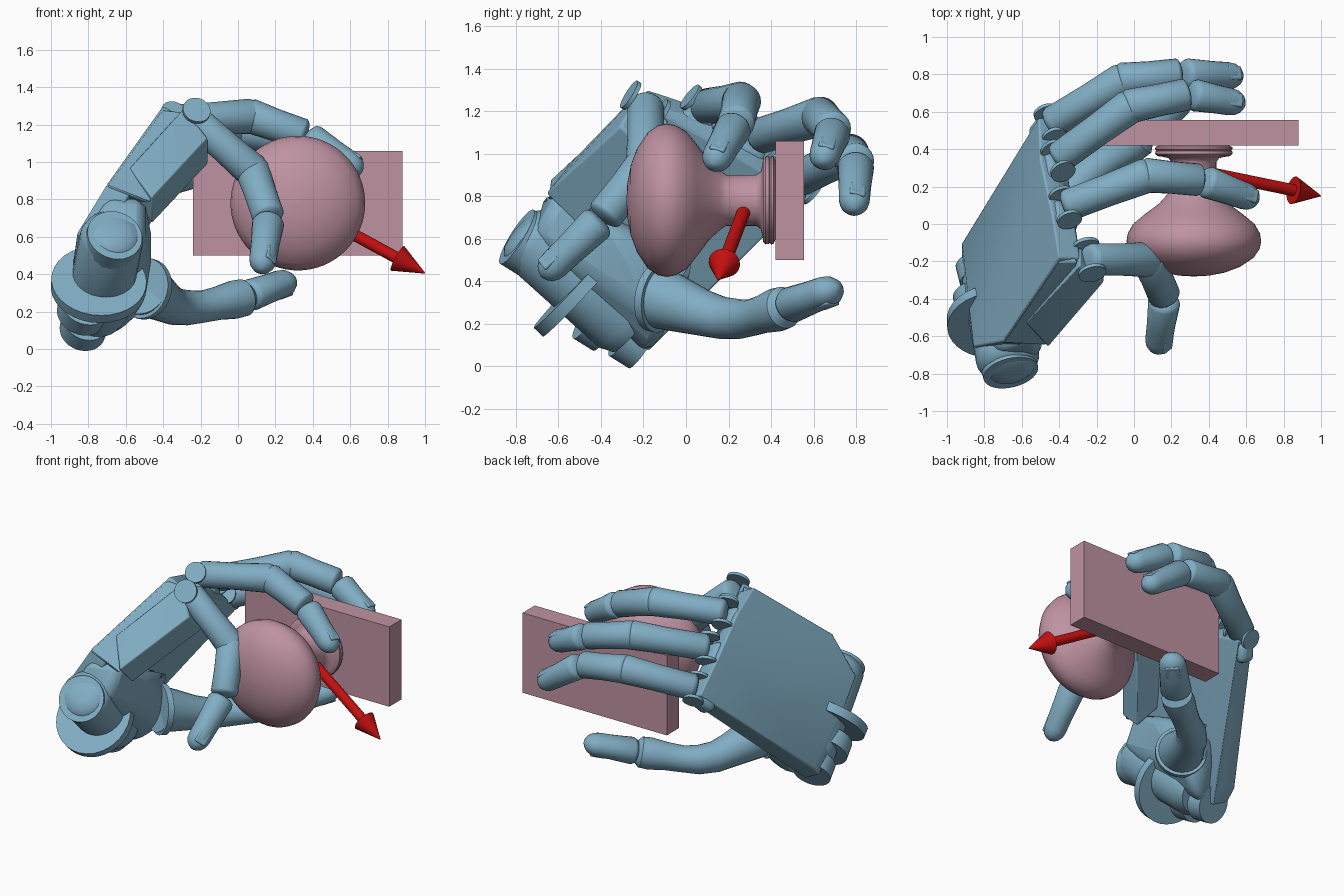
import bpy, bmesh
from math import pi, sin, cos, radians
from mathutils import Vector as V, Matrix

if "Cube" in bpy.data.objects:
    bpy.data.objects.remove(bpy.data.objects["Cube"])


def mat(name, c):
    m = bpy.data.materials.new(name)
    m.diffuse_color = (*c, 1)
    m.use_nodes = True
    m.node_tree.nodes["Principled BSDF"].inputs["Base Color"].default_value = m.diffuse_color
    return m


BLUE = mat("blue", (.22, .42, .55))
PINK = mat("pink", (.52, .29, .36))
RED = mat("red", (.55, .005, .005))


def finish(bm, name, m, angle=35, bevel=0):
    bmesh.ops.recalc_face_normals(bm, faces=bm.faces)
    me = bpy.data.meshes.new(name)
    bm.to_mesh(me)
    bm.free()
    me.materials.append(m)
    o = bpy.data.objects.new(name, me)
    bpy.context.collection.objects.link(o)
    if bevel:
        b = o.modifiers.new("bevel", 'BEVEL')
        b.width, b.segments = bevel, 3
    bpy.ops.object.select_all(action='DESELECT')
    o.select_set(True)
    bpy.context.view_layer.objects.active = o
    bpy.ops.object.shade_smooth_by_angle(angle=radians(angle))
    return o


def frame(d, up):
    z = V(d).normalized()
    x = V(up).cross(z).normalized()
    return x, z.cross(x), z


def loft(name, path, m=BLUE, up=(0, 0, 1), n=24, flat=1.0, angle=35):
    """Skin circles (point, radius) along a path; flat squeezes the height."""
    bm = bmesh.new()
    rings = []
    for i, (p, r) in enumerate(path):
        d = V(path[min(i + 1, len(path) - 1)][0]) - V(path[max(i - 1, 0)][0])
        x, y, _ = frame(d, up)
        rings.append([bm.verts.new(V(p) + x * r * cos(2 * pi * k / n) + y * r * flat * sin(2 * pi * k / n))
                      for k in range(n)])
    for a, b in zip(rings, rings[1:]):
        for k in range(n):
            bm.faces.new((a[k], a[(k + 1) % n], b[(k + 1) % n], b[k]))
    bm.faces.new(rings[0])
    bm.faces.new(rings[-1])
    return finish(bm, name, m, angle)


def bone(name, a, b, ra, rb, up=(0, 0, 1), tip=.03, flat=1.0):
    """Finger segment: rounded start, slight waist, rounded end."""
    a, b = V(a), V(b)
    d = (b - a).normalized()
    L = (b - a).length
    path = [(a + d * .035 * (1 - cos(t)), ra * (.35 + .65 * sin(t))) for t in (0, .5, 1, 1.57)]
    path += [(a + d * L * .5, (ra + rb) * .48)]
    path += [(b - d * tip * (1 - sin(t)), rb * max(cos(t), .12)) for t in (0, .4, .8, 1.15, 1.4, 1.57)]
    return loft(name, path, up=up, flat=flat)


def box(name, c, axes, size, m=BLUE, bevel=.02):
    bm = bmesh.new()
    bmesh.ops.create_cube(bm, size=1)
    R = Matrix(axes).transposed()
    for v in bm.verts:
        v.co = V(c) + R @ V([v.co[i] * size[i] for i in range(3)])
    return finish(bm, name, m, 35, bevel)


def disc(name, c, normal, r, h, up=(0, 0, 1)):
    c, d = V(c), V(normal).normalized() * h / 2
    return loft(name, [(c - d, r), (c + d, r)], up=up, n=32)


def hull(name, pts, bevel=.02):
    bm = bmesh.new()
    for p in pts:
        bm.verts.new(p)
    bmesh.ops.convex_hull(bm, input=bm.verts)
    bmesh.ops.dissolve_limit(bm, angle_limit=.06, verts=bm.verts, edges=bm.edges)
    return finish(bm, name, BLUE, 30, bevel)


# Door knob turned around the y axis, with its mounting plate
knob = [(-.28, .005), (-.276, .08), (-.26, .165), (-.23, .245), (-.18, .32), (-.13, .353), (-.09, .36), (-.05, .353),
        (0, .325), (.05, .265), (.11, .185), (.16, .14), (.19, .12), (.33, .12), (.352, .135), (.36, .17),
        (.363, .195), (.375, .207), (.39, .205), (.393, .2), (.4, .208), (.412, .205), (.418, .19), (.425, .18)]
loft("knob", [((.32, y, .78), r) for y, r in knob], PINK, n=64, angle=50)
box("plate", (.32, .4875, .78), Matrix.Identity(3), (1.12, .135, .56), PINK, 0)

# Red arrow
a, b = V((.32, .29, .775)), V((1.0, .15, .405))
d = (b - a).normalized()
c = b - d * .17
loft("arrow_shaft", [(a, .032), (c, .032)], RED)
loft("arrow_head", [(c, .075), (b, .002)], RED)

# Directions of the hand: across the knuckles, along the palm, out of its back
ACROSS = V((-.2, .8, -.5)).normalized()
BACK = V((-.88, .08, .47)).normalized()
ALONG = ACROSS.cross(BACK).normalized()
if ALONG.z < 0:
    ALONG = -ALONG

# Palm slab and the fleshy mound at the thumb root
back = [V(p) for p in ((-.4, -.18, 1.3), (-.44, .06, 1.22), (-.5, .34, 1.06), (-.51, .57, .86), (-.92, -.1, .2),
                       (-.92, -.17, .13), (-.86, -.66, .62), (-.7, -.63, .88))]
hull("palm", back + [p - BACK * .13 for p in back], .01)
hull("palm_heel", [(-.84, -.66, .62), (-.7, -.66, .82), (-.5, -.6, .82), (-.5, -.72, .6), (-.46, -.3, .62),
                   (-.46, -.2, .45), (-.5, -.1, .2), (-.66, -.16, .05), (-.84, -.25, .08), (-.92, -.35, .3),
                   (-.62, .1, .5), (-.82, -.72, .5)], .05)

# Wrist: rounded barrel, hinge disc and tabs
p, q = V((-.67, -.75, .62)), V((-.76, -.25, .17))
loft("wrist_barrel", [(p - (q - p) * .07, .06), (p - (q - p) * .05, .12), (p, .155), (p.lerp(q, .06), .17),
                      (p.lerp(q, .9), .17), (q, .14)])
disc("wrist_hinge_disc", (-.745, -.52, .345), (-.05, .7, -.66), .255, .06)
for i, (pt, r) in enumerate((((-.67, -.75, .58), .15), ((-.82, -.41, .22), .14), ((-.82, -.25, .125), .125))):
    disc(f"wrist_tab_{i}", pt, ACROSS, r, .11)

# Index metacarpal: a slab on the thumb side of the palm, with its knuckle fork
side = [V(v) for v in ((-.29, -.22, 1.29), (-.16, -.31, 1.13), (-.46, -.66, .81), (-.58, -.53, .97))]
hull("index_metacarpal", side + [v + V((0, .71, -.7)) * .2 for v in side], .012)
hull("index_side", [(-.4, -.2, 1.28), (-.3, -.2, 1.27), (-.58, -.52, .95), (-.7, -.64, .87), (-.47, -.65, .78),
                    (-.66, -.45, .8), (-.42, -.05, 1.12)], .01)
b = V((-.24, -.19, 1.23))
for s in (-1, 1):
    disc(f"index_fork_{'ab'[s > 0]}", b + ACROSS * s * .085, ACROSS, .075, .02)

# Fingers: four points each (knuckle, two joints, tip)
fingers = {
    "index": [(-.25, -.19, 1.24), (.08, -.19, .95), (.165, -.39, .7), (.125, -.68, .42)],
    "middle": [(-.38, .09, 1.22), (.07, .26, 1.245), (.36, .235, 1.14), (.66, .125, .945)],
    "ring": [(-.42, .34, 1.08), (-.02, .63, 1.175), (.29, .695, 1.11), (.59, .64, .96)],
    "little": [(-.46, .53, .88), (-.06, .77, 1.0), (.25, .80, .96), (.575, .79, .735)],
}
ups = {"index": (.75, -.35, .5)}
for n, pts in fingers.items():
    p = [V(v) for v in pts]
    up = ups.get(n, (.1, .25, 1))
    bone(n + "_proximal", p[0], p[1] + (p[1] - p[0]).normalized() * .05, .086, .094, up, .06)
    bone(n + "_middle", p[1] - (p[2] - p[1]).normalized() * .04, p[2] + (p[2] - p[1]).normalized() * .01,
         .093, .087, up, .03)
    bone(n + "_distal", p[2] + (p[3] - p[2]) * .03, p[3], .086, .073, up, .085)
    # fingernail set into the back of the tip
    x, y, z = frame(p[3] - p[2], up)
    box(n + "_nail", p[3] - z * .085 + y * .06, (x, y, z), (.075, .02, .085), bevel=.009)
    # knuckle fork: two round cheeks, joined to the palm by a rounded block
    if n != "index":
        x, y, z = frame(p[1] - p[0], BACK)
        for s in (-1, 1):
            disc(f"{n}_fork_{'ab'[s > 0]}", p[0] + x * s * .085 - BACK * .015, x, .068, .02)
        box(n + "_knuckle", p[0] - ALONG * .1 - BACK * .025, (ACROSS, ALONG, BACK), (.17, .14, .12), bevel=.04)

# Thumb reaching under the knob towards the back
t = [V(v) for v in ((-.51, -.15, .33), (-.31, .22, .2), (.03, .46, .275), (.29, .715, .37))]
disc("thumb_socket", t[0] + (t[1] - t[0]) * .05, (.55, .8, -.15), .165, .04)
loft("thumb_base", [(t[0], .15), (t[0].lerp(t[1], .25), .135), (t[0].lerp(t[1], .6), .11),
                    (t[0].lerp(t[1], .85) + V((0, 0, .008)), .1), (t[1].lerp(t[2], .12) + V((0, 0, .012)), .094),
                    (t[1].lerp(t[2], .35), .086), (t[1].lerp(t[2], .6), .09), (t[1].lerp(t[2], .85), .103),
                    (t[2], .1), (t[2].lerp(t[3], .08), .07)])
bone("thumb_tip", t[2].lerp(t[3], .06), t[3], .1, .088, tip=.09, flat=.85)
x, y, z = frame(t[3] - t[2], (0, 0, 1))
box("thumb_nail", t[3] - z * .1 - y * .062, (x, y, z), (.09, .02, .1), bevel=.009)
